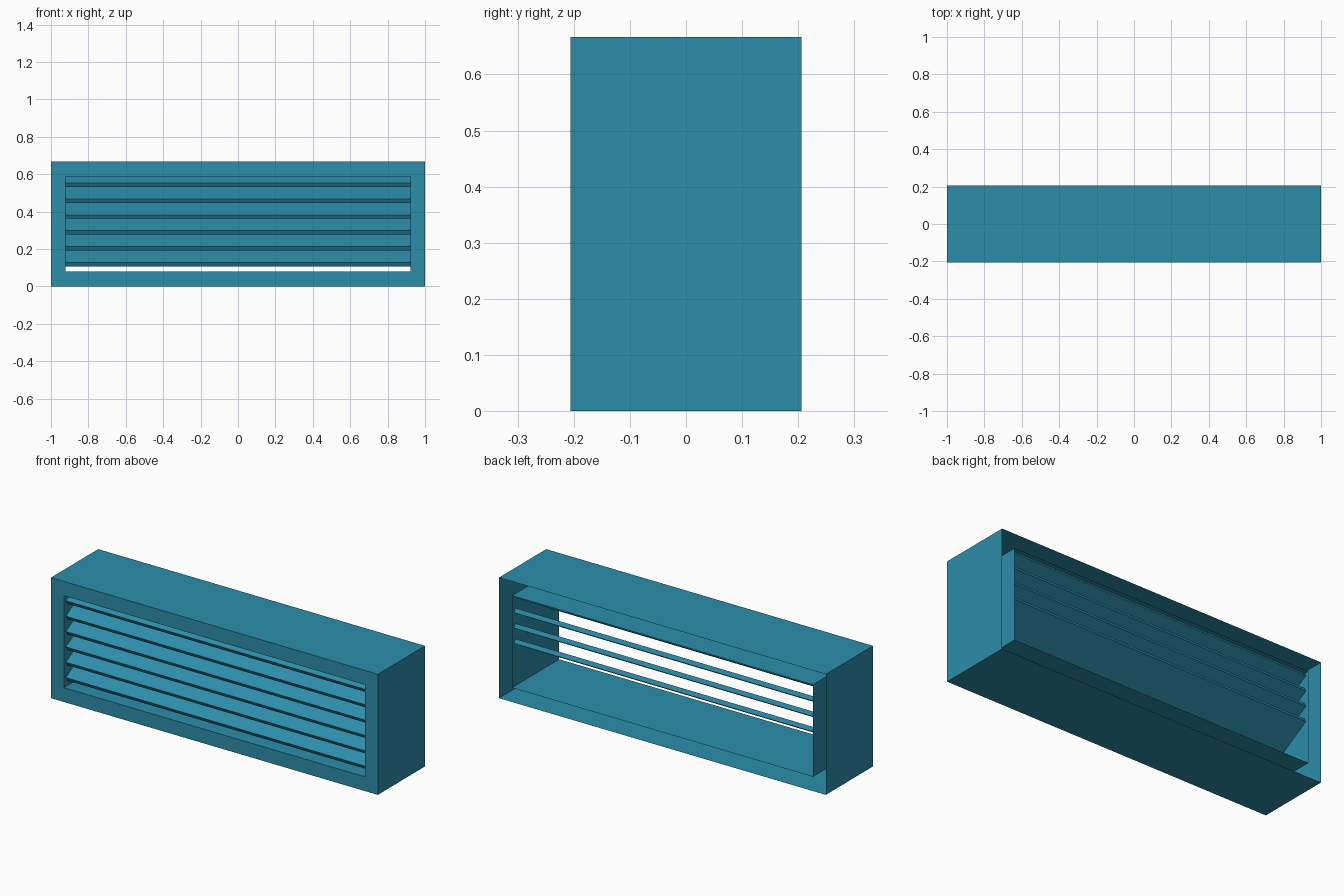
import bpy, bmesh, math
from mathutils import Vector

if "Cube" in bpy.data.objects:
    bpy.data.objects.remove(bpy.data.objects["Cube"])

W, D, H = 1.0, 0.206, 0.667      # half width, half depth, height
B = 0.079                        # frame border
IW, Z0, Z1 = W - B, B, H - B     # inner duct opening

mat = bpy.data.materials.new("teal")
mat.diffuse_color = (0.025, 0.27, 0.40, 1)
mat.use_nodes = True
mat.node_tree.nodes["Principled BSDF"].inputs["Base Color"].default_value = mat.diffuse_color


def finish(bm, name):
    me = bpy.data.meshes.new(name)
    bm.to_mesh(me)
    bm.free()
    ob = bpy.data.objects.new(name, me)
    me.materials.append(mat)
    bpy.context.collection.objects.link(ob)
    return ob


def ring(bm, hw, z0, z1, y):
    return [bm.verts.new((x, y, z)) for x, z in
            ((-hw, z0), (hw, z0), (hw, z1), (-hw, z1))]


def bridge(bm, a, b):
    for i in range(4):
        j = (i + 1) % 4
        bm.faces.new((a[i], a[j], b[j], b[i]))


# Sheet casing: outer walls, front border and inner duct, open at the back
bm = bmesh.new()
rings = [ring(bm, W, 0, H, D), ring(bm, W, 0, H, -D),
         ring(bm, IW, Z0, Z1, -D), ring(bm, IW, Z0, Z1, D)]
for a, b in zip(rings, rings[1:]):
    bridge(bm, a, b)
# outward: bottom outer wall must face down
bm.faces.ensure_lookup_table()
bm.normal_update()
if bm.faces[0].normal.z > 0:
    bmesh.ops.reverse_faces(bm, faces=bm.faces[:])
finish(bm, "casing")

# Six slanted slats, trimmed where they meet the duct ceiling
ANGLE, THICK, PITCH = math.radians(30), 0.024, 0.085
along = Vector((0, math.cos(ANGLE), math.sin(ANGLE)))
across = Vector((0, -math.sin(ANGLE), math.cos(ANGLE)))
half_len = (0.188 - THICK / 2 * math.sin(ANGLE)) / math.cos(ANGLE)

for n in range(6):
    centre = Vector((0, 0, 0.2225 + n * PITCH))
    bm = bmesh.new()
    profile = [centre + along * half_len * s + across * THICK / 2 * t
               for s, t in ((-1, -1), (1, -1), (1, 1), (-1, 1))]
    ends = [[bm.verts.new(p + Vector((x, 0, 0))) for p in profile]
            for x in (-IW, IW)]
    bridge(bm, *ends)
    for e in ends:
        bm.faces.new(e)
    bmesh.ops.recalc_face_normals(bm, faces=bm.faces[:])
    bmesh.ops.bisect_plane(bm, geom=bm.verts[:] + bm.edges[:] + bm.faces[:],
                           plane_co=(0, 0, Z1), plane_no=(0, 0, 1),
                           clear_outer=True)
    finish(bm, f"slat_{n + 1}")
